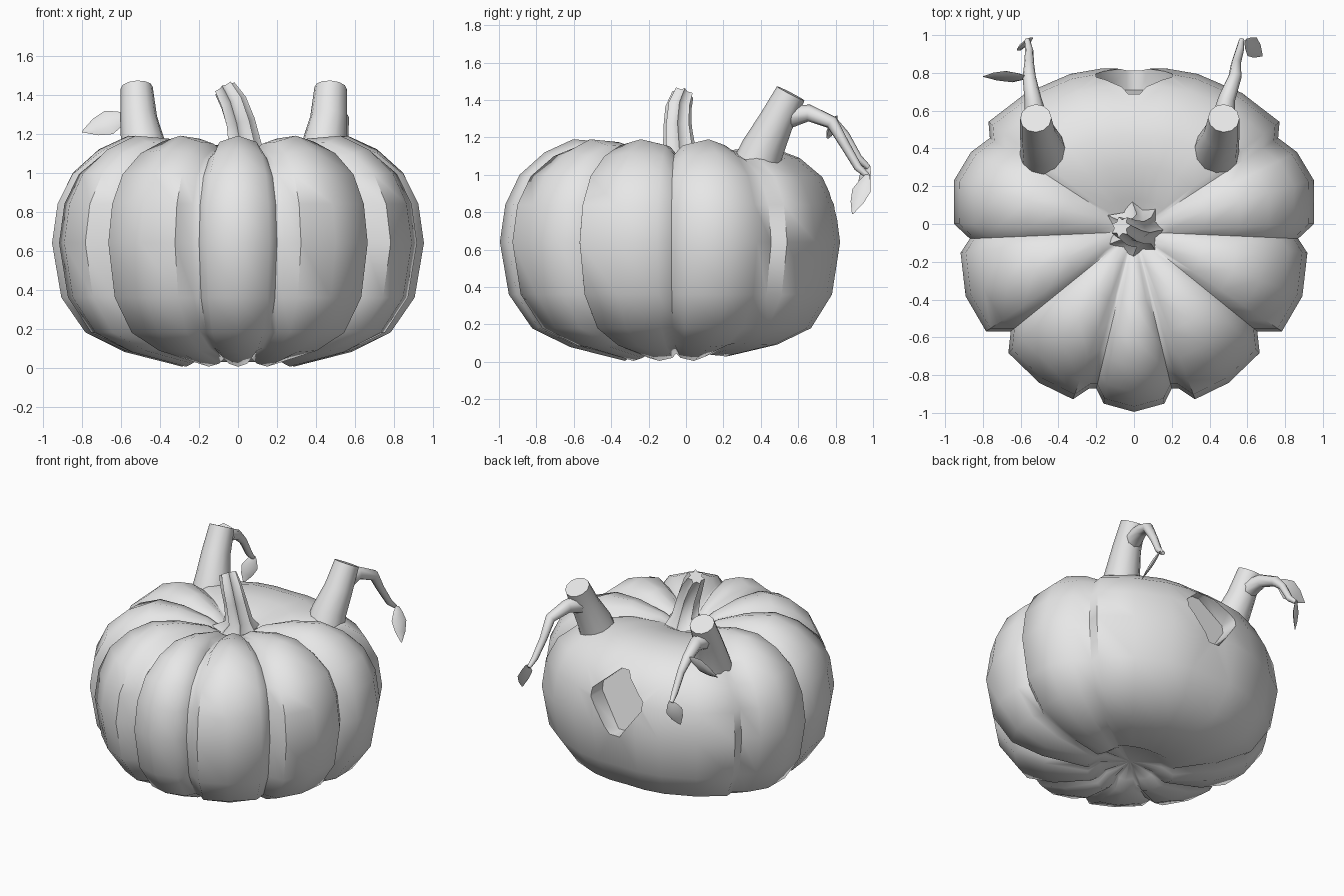
import bpy, bmesh
from math import sin, cos, pi, radians
from mathutils import Vector

if "Cube" in bpy.data.objects:
    bpy.data.objects.remove(bpy.data.objects["Cube"])

grey = bpy.data.materials.new("pale_grey")
grey.use_nodes = True
grey.diffuse_color = (0.8, 0.8, 0.8, 1)
grey.node_tree.nodes["Principled BSDF"].inputs["Base Color"].default_value = grey.diffuse_color


def smooth(obj, angle):
    bpy.ops.object.select_all(action="DESELECT")
    obj.select_set(True)
    bpy.context.view_layer.objects.active = obj
    bpy.ops.object.shade_smooth_by_angle(angle=radians(angle))


def finish(name, bm):
    bmesh.ops.recalc_face_normals(bm, faces=bm.faces)
    mesh = bpy.data.meshes.new(name)
    bm.to_mesh(mesh)
    bm.free()
    obj = bpy.data.objects.new(name, mesh)
    bpy.context.collection.objects.link(obj)
    mesh.materials.append(grey)
    return obj


def skin(bm, rings):
    """Bridge successive rings of points and cap both ends."""
    loops = [[bm.verts.new(p) for p in ring] for ring in rings]
    n = len(loops[0])
    for a, b in zip(loops, loops[1:]):
        for i in range(n):
            j = (i + 1) % n
            bm.faces.new((a[i], a[j], b[j], b[i]))
    bm.faces.new(loops[0])
    bm.faces.new(loops[-1])


def tube(name, path, radii, sides=10, side=(1, 0, 0), flat=1, star=0):
    """Tapered tube along a path; flat squashes it, star makes ridges."""
    path = [Vector(p) for p in path]
    rings = []
    for k, p in enumerate(path):
        along = (path[min(k + 1, len(path) - 1)] - path[max(k - 1, 0)]).normalized()
        v = along.cross(Vector(side)).normalized()
        u = v.cross(along)
        ring = []
        for i in range(sides):
            a = 2 * pi * i / sides
            r = radii[k] * (1 - star * (i % 2))
            ring.append(p + u * r * cos(a) + v * r * flat * sin(a))
        rings.append(ring)
    bm = bmesh.new()
    skin(bm, rings)
    smooth(finish(name, bm), 62)


# Pumpkin body: half outline as (degrees from the front, radius, groove depth)
outline = [(0, .955, 0), (10, .925, .4), (13.5, .855, 1), (16, .865, 1), (20, .945, .4),
           (32, .945, 0), (46, .925, .4), (51, .84, 1), (56, .945, .4), (69, .955, 0),
           (83, .925, .4), (87.5, .87, 1), (92.5, .955, .4), (106, .99, 0), (116, .96, .4),
           (123, .91, 1), (127, .965, .8), (142, .93, .7), (158, .9, .6), (169, .88, .6),
           (180, .86, .6)]
outline += [(-a, r, g) for a, r, g in outline[-2:0:-1]]

# Side profile as (radius share, height, groove shift in height)
profile = [(.02, 1.03, 0), (.1, 1.05, 0), (.2, 1.12, -.04), (.4, 1.175, -.06),
           (.59, 1.19, -.08), (.75, 1.12, -.05), (.89, 1.0, -.02), (.97, .84, 0),
           (1, .64, 0), (.95, .36, 0), (.82, .18, 0), (.61, .08, .02), (.3, .005, .04),
           (.22, .06, .02), (.02, .08, 0)]
rings = []
for share, z, shift in profile:
    ring = []
    for deg, r, g in outline:
        a = radians(deg)
        ring.append((share * r * sin(a), -.04 - share * r * cos(a), z + shift * g))
    rings.append(ring)
body_bm = bmesh.new()
skin(body_bm, rings)
body = finish("pumpkin_body", body_bm)

# Diamond recess in the back, with clipped corners
diamond = [(-.03, 1.02), (.03, 1.02), (.2, .87), (.2, .81), (.04, .59), (-.04, .59),
           (-.2, .81), (-.2, .87)]
cut_bm = bmesh.new()
skin(cut_bm, [[(x, .71 - (z - .59) * .2, z) for x, z in diamond],
              [(x, 1.1, z) for x, z in diamond]])
cutter = finish("recess_cutter", cut_bm)
cutter.hide_render = True
cut = body.modifiers.new("recess", "BOOLEAN")
cut.operation = "DIFFERENCE"
cut.solver = "EXACT"
cut.object = cutter
bpy.context.view_layer.objects.active = body
bpy.ops.object.modifier_apply(modifier="recess")
bpy.data.objects.remove(cutter)
smooth(body, 56)

# Ridged centre stem, flared at the foot
tube("centre_stem",
     [(.02, -.03, 1.05), (.035, -.035, 1.13), (.01, -.045, 1.26), (-.025, -.04, 1.36),
      (-.07, -.015, 1.435)],
     [.18, .09, .078, .072, .06], sides=14, star=.35)

# Pair of rear stems with drooping vines
for s, label, shift, lean, lift in ((1, "left", 0, .05, 0), (-1, "right", -.045, 0, .05)):
    def place(points):
        return [(s * x + shift, y, z) for x, y, z in points]

    tube(label + "_rear_stem",
         place([(.43, .35, .98), (.44, .41, 1.14), (.465, .48, 1.28), (.475, .56, 1.435)]),
         [.135, .115, .095, .083], sides=12)
    tube(label + "_vine",
         place([(.47, .54, 1.31), (.49, .66, 1.33), (.51 + lean * .5, .78, 1.28),
                (.51 + lean * .6, .85, 1.16 + lift), (.51 + lean, .92, 1.04 + lift),
                (.52 + lean, .975, .99 + lift)]),
         [.065, .045, .035, .026, .022, .014], sides=8)


# Leaves: flattened tapers from the vine to a pointed tip
def leaf(name, base, tip, side, width):
    base, tip = Vector(base), Vector(tip)
    tube(name, [base.lerp(tip, t) for t in (0, .15, .4, .7, 1)],
         [.012, width * .6, width, width * .7, .003], sides=6, side=side, flat=.25)


leaf("left_hanging_leaf", (.59, .97, 1.0), (.68, .89, .79), (.3, 1, .2), .055)
leaf("right_hanging_leaf", (-.56, .98, 1.05), (-.6, .92, .87), (.8, .6, 0), .055)
leaf("right_vine_leaf", (-.57, .78, 1.29), (-.8, .78, 1.21), (0, .4, .9), .07)
